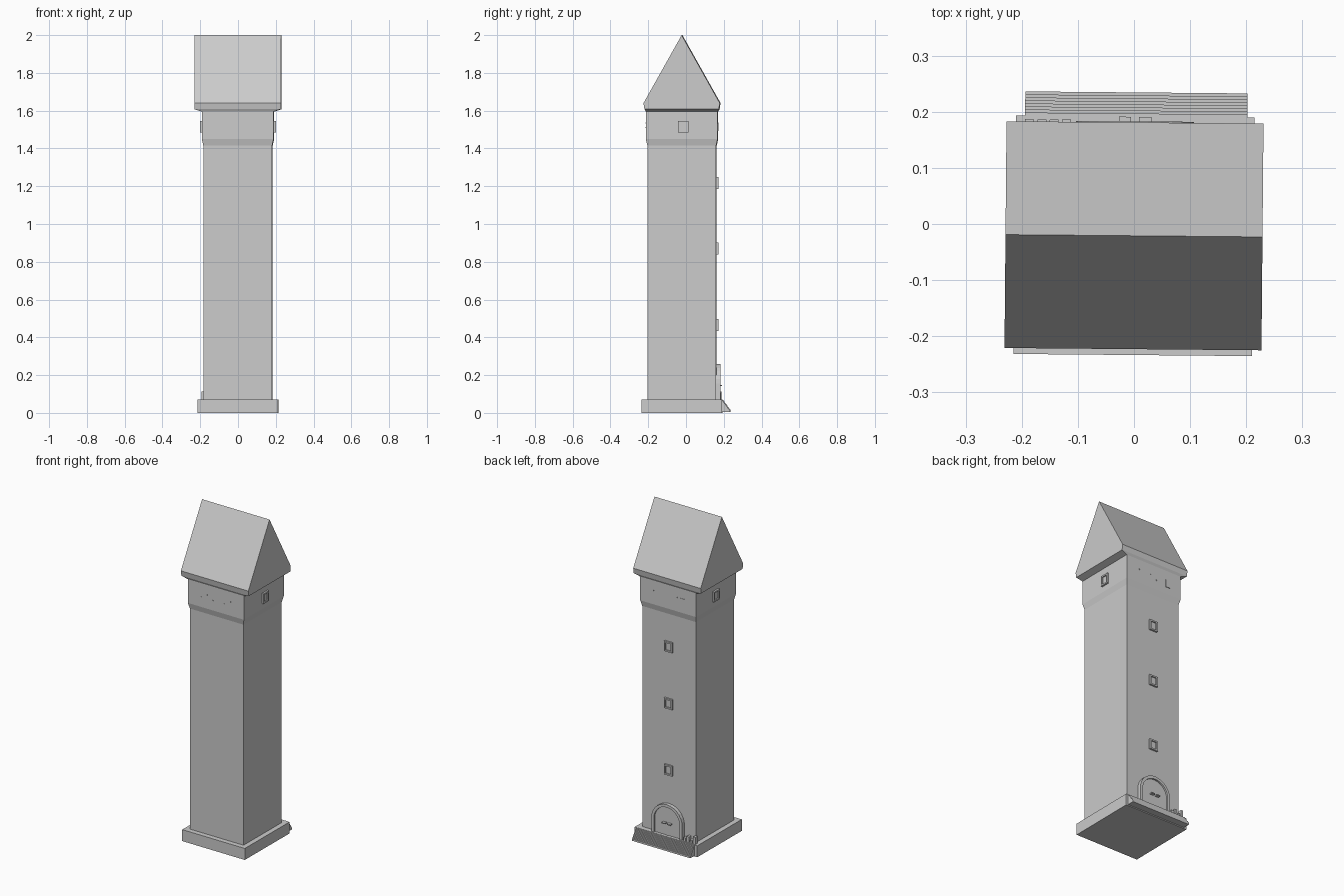
import bpy
import bmesh
from math import sin, cos, pi
from mathutils import Matrix

cube = bpy.data.objects.get("Cube")
if cube:
    bpy.data.objects.remove(cube, do_unlink=True)

grey = bpy.data.materials.new("stone grey")
grey.use_nodes = True
tone = (0.6, 0.6, 0.6, 1)
grey.diffuse_color = tone
grey.node_tree.nodes["Principled BSDF"].inputs["Base Color"].default_value = tone

# The whole tower is turned very slightly about its own axis
PLACE = Matrix.Translation((0, -0.021, 0)) @ Matrix.Rotation(-0.009, 4, "Z")
BACK = 0.182      # shaft half width
TOP = 0.19        # chamber half width


def finish(name, bm, local=Matrix()):
    bmesh.ops.recalc_face_normals(bm, faces=bm.faces)
    bm.transform(PLACE @ local)
    mesh = bpy.data.meshes.new(name)
    bm.to_mesh(mesh)
    bm.free()
    mesh.materials.append(grey)
    obj = bpy.data.objects.new(name, mesh)
    bpy.context.collection.objects.link(obj)
    return obj


def add_box(bm, centre, size):
    m = Matrix.Translation(centre) @ Matrix.Diagonal((*size, 1))
    bmesh.ops.create_cube(bm, size=1, matrix=m)


def box(name, centre, size, local=Matrix()):
    bm = bmesh.new()
    add_box(bm, centre, size)
    return finish(name, bm, local)


def loft(name, rings):
    """Stack rectangles given as (half x, half y, z)."""
    bm = bmesh.new()
    loops = [[bm.verts.new((sx * hx, sy * hy, z))
              for sx, sy in ((-1, -1), (1, -1), (1, 1), (-1, 1))]
             for hx, hy, z in rings]
    for a, b in zip(loops, loops[1:]):
        for i in range(4):
            j = (i + 1) % 4
            bm.faces.new((a[i], a[j], b[j], b[i]))
    bm.faces.new(loops[0])
    bm.faces.new(loops[-1])
    bmesh.ops.remove_doubles(bm, verts=bm.verts, dist=0.0001)
    return finish(name, bm)


def prism(name, outline, y0, y1):
    """Extrude an x-z outline along y."""
    bm = bmesh.new()
    face = bm.faces.new([bm.verts.new((x, y0, z)) for x, z in outline])
    moved = bmesh.ops.extrude_face_region(bm, geom=[face])["geom"]
    bmesh.ops.translate(bm, vec=(0, y1 - y0, 0),
                        verts=[v for v in moved if isinstance(v, bmesh.types.BMVert)])
    return finish(name, bm)


def arch(r, floor, spring, steps=14):
    curve = [(r * cos(pi * i / steps), spring + r * sin(pi * i / steps))
             for i in range(steps + 1)]
    return [(r, floor)] + curve + [(-r, floor)]


def window(name, x, z, wall, turn=0):
    """Framed window on the wall facing +y, turned about the tower axis."""
    local = Matrix.Rotation(turn, 4, "Z")
    w, h, t = 0.054, 0.062, 0.009
    bm = bmesh.new()
    for s in (-1, 1):
        add_box(bm, (x + s * (w - t) / 2, wall, z), (t, 0.022, h))
        add_box(bm, (x, wall, z + s * (h - t) / 2), (w - 2 * t, 0.022, t))
    finish(name + "_frame", bm, local)
    box(name + "_pane", (x, wall, z), (w - 2 * t, 0.008, h - 2 * t), local)


# Main masonry
loft("base", [(0.2125, 0.2125, 0), (0.2125, 0.2125, 0.07)])
loft("shaft", [(BACK, BACK, 0.07), (BACK, BACK, 1.42)])
loft("chamber", [(BACK, BACK, 1.415), (TOP, TOP, 1.45), (TOP, TOP, 1.6)])

# Gabled roof with a thick sloping eave
loft("roof", [(0.19, 0.19, 1.595), (0.229, 0.197, 1.608),
              (0.229, 0.202, 1.64), (0.229, 0, 2.0)])

# Windows up the back, on both chamber sides and high on the back
for i, z in enumerate((0.465, 0.87, 1.217)):
    window(f"shaft_window_{i + 1}", 0, z, BACK)
window("right_chamber_window", 0.008, 1.515, TOP, pi / 2)
window("left_chamber_window", -0.008, 1.515, TOP, -pi / 2)
box("back_chamber_window", (-0.1, TOP, 1.515), (0.03, 0.006, 0.045))

# Small pegs in the chamber walls
bm = bmesh.new()
for side in (-1, 1):
    for i in range(6):
        add_box(bm, (-0.1 + 0.04 * i, side * TOP, 1.51 + 0.025 * (i % 2)),
                (0.005, 0.004, 0.005))
finish("wall_pegs", bm)

# Arched door surround as a band between two arches
outer, inner = arch(0.105, 0.07, 0.155), arch(0.088, 0.07, 0.155)
prism("door_surround", outer + inner[::-1], BACK - 0.01, BACK + 0.022)

# Double door with a centre seam and handles
leaf = arch(0.088, 0.07, 0.155)
prism("door_leaves", leaf, BACK - 0.01, BACK + 0.012)
box("door_seam", (0, BACK + 0.012, 0.155), (0.004, 0.005, 0.17))
for side in (-1, 1):
    box("door_handle", (side * 0.018, BACK + 0.02, 0.145), (0.022, 0.02, 0.006))

# Narrow flight of steps in front of the door
steps, drop, run = 8, 0.058, 0.043
bm = bmesh.new()
for i in range(steps):
    top = 0.068 - drop * i / steps
    depth = run * (i + 1) / steps
    add_box(bm, (0.002, 0.2125 + depth / 2, (top + 0.006) / 2),
            (0.396, depth, top - 0.006))
finish("steps", bm)

# Broken stones on the plinth beside the door
bm = bmesh.new()
for i, height in enumerate((0.022, 0.035, 0.018, 0.044)):
    add_box(bm, (-0.122 - 0.022 * i, 0.195, 0.07 + height / 2),
            (0.016, 0.022, height))
finish("rubble", bm)
